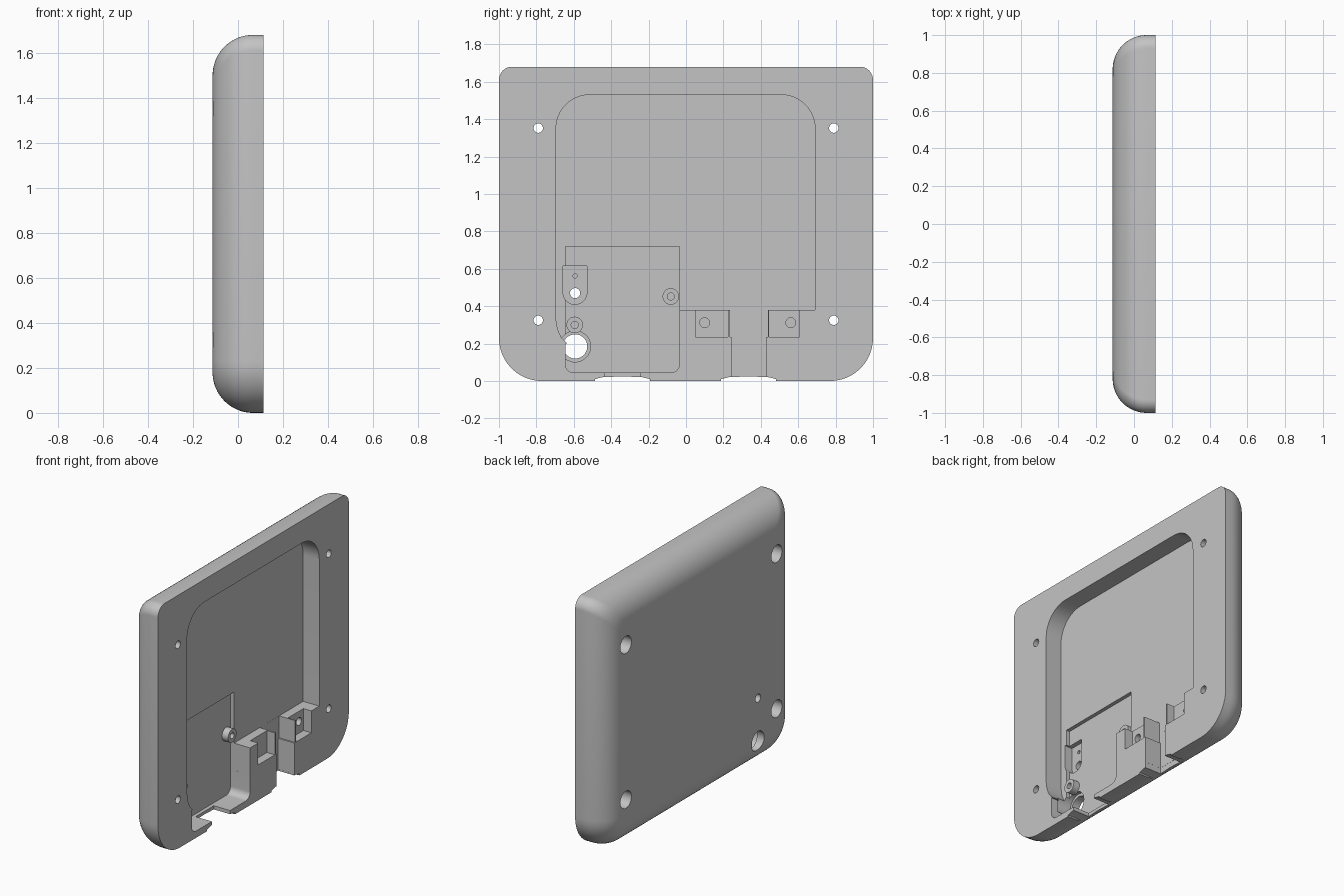
import bpy, bmesh, math

cube = bpy.data.objects.get("Cube")
if cube:
    bpy.data.objects.remove(cube, do_unlink=True)

grey = bpy.data.materials.new("plain grey")
grey.use_nodes = True
grey.diffuse_color = (0.55, 0.55, 0.55, 1)
grey.node_tree.nodes["Principled BSDF"].inputs["Base Color"].default_value = (0.55, 0.55, 0.55, 1)

FRONT, BACK = 0.113, -0.113   # open face and closed face along x
FLOOR = -0.005                # main pocket floor
OUT = 0.3                     # safely past either face


def rounded(y0, z0, y1, z1, low=0.0, high=0.0, steps=12):
    """Rectangle outline in y, z with its own radii for low and high corners."""
    pts = []
    corners = [(y1, z1, -1, -1, high, 0), (y0, z1, 1, -1, high, 90),
               (y0, z0, 1, 1, low, 180), (y1, z0, -1, 1, low, 270)]
    for y, z, sy, sz, r, start in corners:
        if r == 0:
            pts.append((y, z))
            continue
        for i in range(steps + 1):
            a = math.radians(start + 90 * i / steps)
            pts.append((y + sy * r + r * math.cos(a), z + sz * r + r * math.sin(a)))
    return pts


def circle(y, z, r, steps=40):
    return [(y + r * math.cos(math.tau * i / steps), z + r * math.sin(math.tau * i / steps))
            for i in range(steps)]


def loft(name, rings):
    """Skin a list of (x, outline) sections and cap both ends."""
    bm = bmesh.new()
    loops = [[bm.verts.new((x, y, z)) for y, z in pts] for x, pts in rings]
    n = len(loops[0])
    for a, b in zip(loops, loops[1:]):
        for i in range(n):
            bm.faces.new((a[i], a[(i + 1) % n], b[(i + 1) % n], b[i]))
    bm.faces.new(loops[0][::-1])
    bm.faces.new(loops[-1])
    bmesh.ops.recalc_face_normals(bm, faces=bm.faces)
    mesh = bpy.data.meshes.new(name)
    bm.to_mesh(mesh)
    bm.free()
    mesh.materials.append(grey)
    ob = bpy.data.objects.new(name, mesh)
    bpy.context.collection.objects.link(ob)
    return ob


def prism(name, pts, x0, x1):
    return loft(name, [(x0, pts), (x1, pts)])


def cut(target, pts, x0, x1):
    """Subtract a prism from the target and discard the cutter."""
    cutter = prism("cutter", pts, x0, x1)
    cutter.hide_render = True
    mod = target.modifiers.new("cut", "BOOLEAN")
    mod.operation, mod.solver, mod.object = "DIFFERENCE", "EXACT", cutter
    graph = bpy.context.evaluated_depsgraph_get()
    mesh = bpy.data.meshes.new_from_object(target.evaluated_get(graph))
    target.modifiers.clear()
    target.data = mesh
    bpy.data.objects.remove(cutter, do_unlink=True)


def smooth(ob):
    bpy.ops.object.select_all(action="DESELECT")
    ob.select_set(True)
    bpy.context.view_layer.objects.active = ob
    bpy.ops.object.shade_smooth_by_angle(angle=math.radians(30))


# Shell: flat open face, quarter-round edge towards the closed face
fillet = 0.18
sections = [(FRONT, rounded(-1, 0, 1, 1.68, 0.23, 0.07))]
for i in range(17):
    a = math.radians(90 * i / 16)
    d = fillet * (1 - math.cos(a))
    x = BACK + fillet * (1 - math.sin(a))
    sections.append((x, rounded(-1 + d, d, 1 - d, 1.68 - d, 0.23 - d, 0.07)))
shell = loft("shell", sections)

# Main pocket, with a step down on its left side
upper = rounded(-0.695, 0.38, 0.69, 1.53, 0, 0.18)
upper = [p for p in upper if p != (-0.695, 0.38) and p != (0.69, 0.38)]
pocket = upper + [(-0.695, 0.33), (-0.687, 0.28), (-0.668, 0.235), (-0.635, 0.2),
                  (-0.035, 0.2), (-0.035, 0.38), (0.69, 0.38)]
cut(shell, pocket, FLOOR, OUT)

# Circuit bay: slightly deeper, running down to the bottom wall
bay_floor = FLOOR - 0.025
cut(shell, rounded(-0.645, 0.045, -0.0352, 0.2005, 0.045, 0), bay_floor, OUT)
cut(shell, rounded(-0.6448, 0.15, -0.0354, 0.718), bay_floor, FLOOR + 0.002)

# Button recess with a rounded lower end, its hole and a small dimple
cut(shell, rounded(-0.657, 0.41, -0.53, 0.615, 0.0625, 0), bay_floor - 0.03, FLOOR + 0.003)
cut(shell, circle(-0.593, 0.47, 0.027), -OUT, 0)
cut(shell, circle(-0.593, 0.562, 0.011), bay_floor - 0.045, 0)

# Round socket through the closed face
cut(shell, circle(-0.593, 0.185, 0.083), bay_floor - 0.03, 0.06)
cut(shell, circle(-0.593, 0.185, 0.065), -OUT, 0.02)

# Cable channel and screw ledges on the solid lower block
cut(shell, rounded(0.243, 0.03, 0.428, 0.3), FLOOR, OUT)
cut(shell, rounded(0.235, 0.235, 0.438, 0.39), FLOOR + 0.0005, OUT)
for y0, y1, screw in [(0.05, 0.225, 0.1), (0.445, 0.607, 0.56)]:
    cut(shell, rounded(y0, 0.235, y1, 0.3805), 0.055, OUT)
    cut(shell, circle(screw, 0.312, 0.026), -0.04, 0.1)

# Plug openings in the bottom edge: wide outer slot and narrower passage
for centre, half in [(-0.34, 0.095), (0.335, 0.0925)]:
    slot = [(centre - 0.147, -0.1), (centre - 0.147, 0.01), (centre - 0.11, 0.02),
            (centre, 0.025), (centre + 0.11, 0.02), (centre + 0.147, 0.01),
            (centre + 0.147, -0.1)]
    cut(shell, slot, -0.06, OUT)
    cut(shell, rounded(centre - half, 0.005, centre + half, 0.06), FLOOR - 0.001, OUT)

# Corner mounting holes, counterbored from the closed face
for y in (-0.79, 0.79):
    for z in (0.325, 1.352):
        cut(shell, circle(y, z, 0.025), -OUT, OUT)
        cut(shell, circle(y, z, 0.057), -OUT, 0.05)
smooth(shell)

# Standoffs for the circuit board
for name, y, z in [("inner_standoff", -0.081, 0.452), ("outer_standoff", -0.595, 0.3)]:
    post = prism(name, circle(y, z, 0.044), bay_floor - 0.005, FLOOR + 0.02)
    cut(post, circle(y, z, 0.019), bay_floor, OUT)
    smooth(post)
